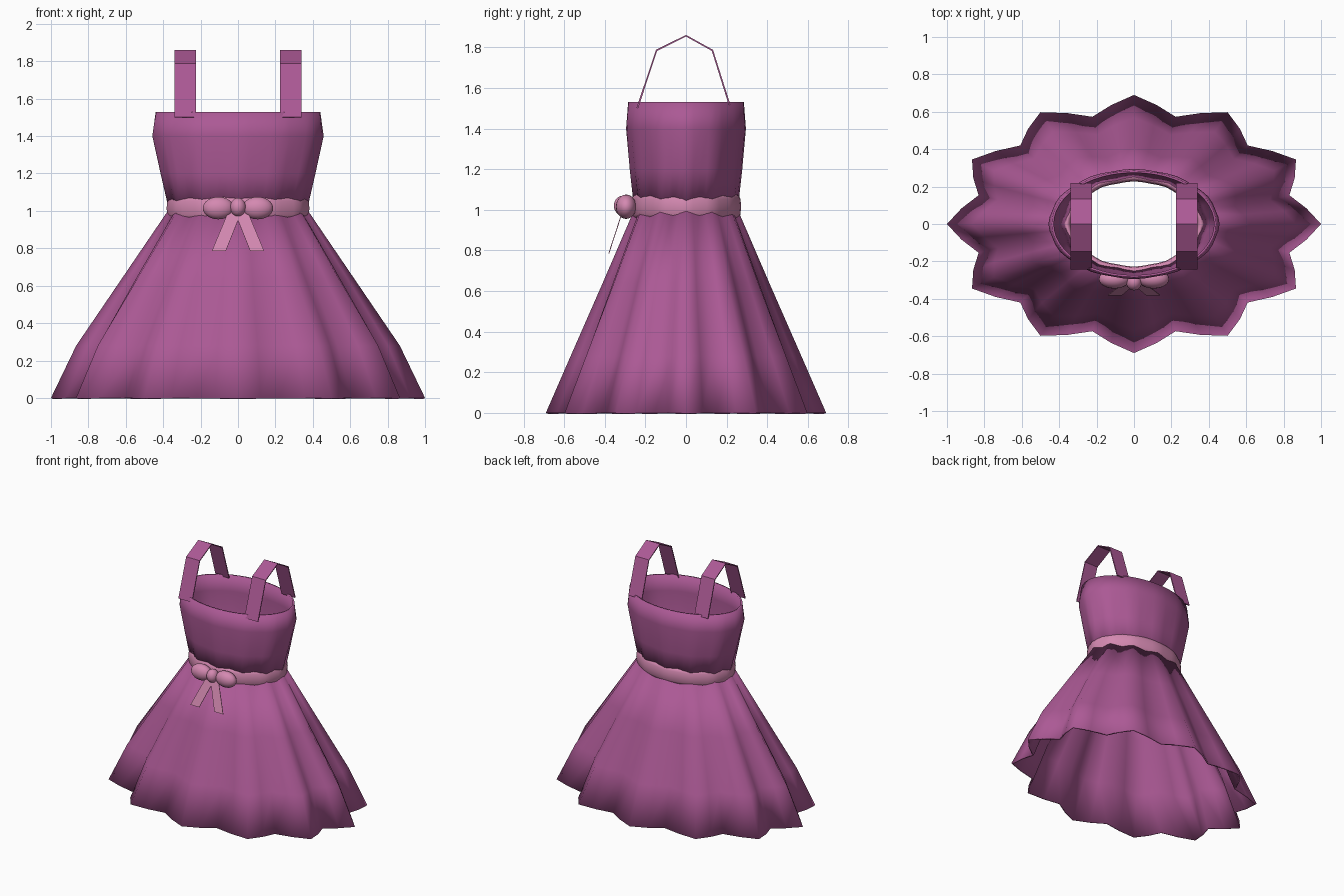
import bpy, bmesh, math
from mathutils import Vector

cube = bpy.data.objects.get("Cube")
if cube:
    bpy.data.objects.remove(cube, do_unlink=True)

SEGMENTS = 48
PLEATS = 12


def make_material(name, rgb):
    mat = bpy.data.materials.new(name)
    mat.use_nodes = True
    color = (*rgb, 1)
    mat.diffuse_color = color
    mat.node_tree.nodes["Principled BSDF"].inputs["Base Color"].default_value = color
    return mat


plum = make_material("plum fabric", (0.41, 0.10, 0.30))
pink = make_material("pink ribbon", (0.66, 0.25, 0.44))


def finish(name, bm, mat, smooth, thickness=0, offset=-1):
    bmesh.ops.recalc_face_normals(bm, faces=bm.faces)
    for face in bm.faces:
        face.smooth = smooth
    mesh = bpy.data.meshes.new(name)
    bm.to_mesh(mesh)
    bm.free()
    mesh.materials.append(mat)
    obj = bpy.data.objects.new(name, mesh)
    bpy.context.collection.objects.link(obj)
    if thickness:
        mod = obj.modifiers.new("Thickness", "SOLIDIFY")
        mod.thickness = thickness
        mod.offset = offset
    return obj


def pleated_tube(name, rings, mat, thickness=0, closed=False):
    """Loft oval rings (z, half width, half depth, pleat depth)."""
    bm = bmesh.new()
    loops = []
    for z, a, b, pleat in rings:
        loop = []
        for i in range(SEGMENTS):
            t = math.tau * i / SEGMENTS
            r = 1 - pleat * (1 - math.cos(PLEATS * t)) / 2
            loop.append(bm.verts.new((a * r * math.cos(t), b * r * math.sin(t), z)))
        loops.append(loop)
    pairs = list(zip(loops, loops[1:]))
    if closed:
        pairs.append((loops[-1], loops[0]))
    for low, high in pairs:
        for i in range(SEGMENTS):
            j = (i + 1) % SEGMENTS
            bm.faces.new((low[i], low[j], high[j], high[i]))
    return finish(name, bm, mat, True, thickness)


def ribbon(name, edges, mat, thickness):
    """Flat strip through pairs of edge points."""
    bm = bmesh.new()
    rows = [[bm.verts.new(p) for p in pair] for pair in edges]
    for (a, b), (c, d) in zip(rows, rows[1:]):
        bm.faces.new((a, b, d, c))
    return finish(name, bm, mat, False, thickness, 0)


def ellipsoid(name, center, radii, mat):
    bm = bmesh.new()
    bmesh.ops.create_uvsphere(bm, u_segments=24, v_segments=12, radius=1)
    for v in bm.verts:
        v.co = Vector(c + r * k for c, r, k in zip(center, radii, v.co))
    return finish(name, bm, mat, True)


# Gown body
pleated_tube("skirt", [(0, 1.0, 0.69, 0.14), (0.28, 0.865, 0.568, 0.13),
                       (0.64, 0.62, 0.41, 0.10), (1.0, 0.375, 0.255, 0.06)],
             plum, 0.012)
pleated_tube("bodice", [(1.0, 0.368, 0.255, 0.05), (1.2, 0.414, 0.277, 0.03),
                        (1.4, 0.458, 0.295, 0.015), (1.53, 0.44, 0.285, 0)],
             plum, 0.012)

# Rounded sash that the pleats poke through
sash = []
for k in range(10):
    t = math.tau * k / 10
    bulge = 0.022 * math.cos(t)
    sash.append((1.015 + 0.065 * math.sin(t), 0.36 + bulge, 0.25 + bulge, 0.02))
pleated_tube("waist_sash", sash, pink, closed=True)

# Shoulder straps and bow, mirrored across x
strap_path = [(-0.24, 1.5), (-0.145, 1.785), (0, 1.857), (0.13, 1.785), (0.215, 1.515)]
for side, s in (("left", 1), ("right", -1)):
    ribbon(side + "_strap", [((s * 0.225, y, z), (s * 0.34, y, z)) for y, z in strap_path],
           plum, 0.008)
    ellipsoid(side + "_bow_loop", (s * 0.105, -0.295, 1.015), (0.083, 0.05, 0.06), pink)
    ribbon(side + "_bow_tail", [((s * -0.02, -0.31, 1.0), (s * 0.05, -0.31, 1.0)),
                                ((s * 0.065, -0.38, 0.785), (s * 0.14, -0.38, 0.785))],
           pink, 0.004)
ellipsoid("bow_knot", (0, -0.31, 1.02), (0.042, 0.045, 0.05), pink)
